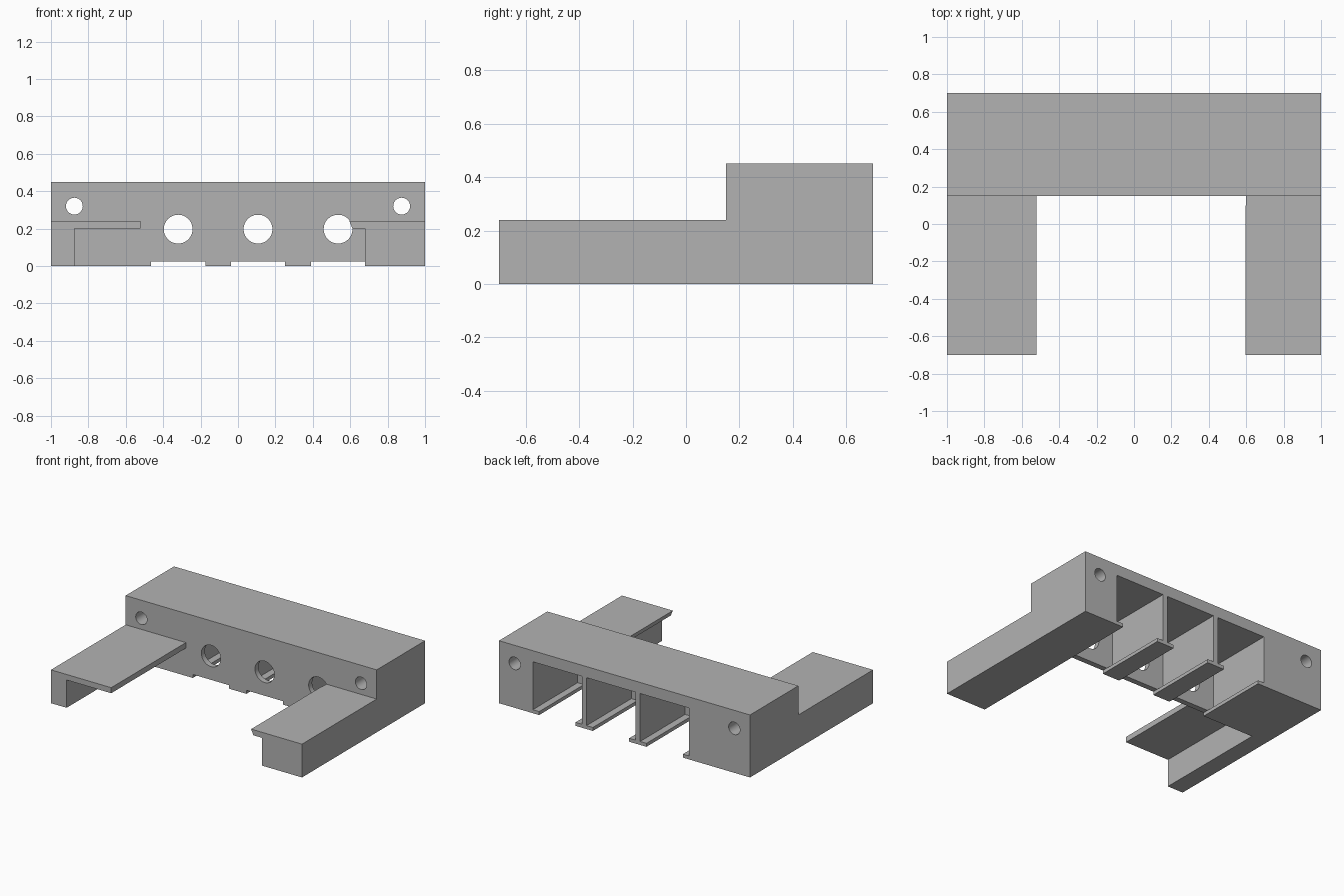
import bpy
import bmesh
import math

cube = bpy.data.objects.get("Cube")
if cube:
    bpy.data.objects.remove(cube, do_unlink=True)

grey = bpy.data.materials.new("plain grey")
grey.use_nodes = True
grey.diffuse_color = (0.45, 0.45, 0.45, 1)
grey.node_tree.nodes["Principled BSDF"].inputs["Base Color"].default_value = grey.diffuse_color


def prism(name, points, start, end, axis="y"):
    """Extrude a closed profile along y (points are x, z) or x (points are y, z)."""
    bm = bmesh.new()
    verts = [bm.verts.new((a, start, z) if axis == "y" else (start, a, z)) for a, z in points]
    face = bm.faces.new(verts)
    extruded = bmesh.ops.extrude_face_region(bm, geom=[face])["geom"]
    step = (0, end - start, 0) if axis == "y" else (end - start, 0, 0)
    bmesh.ops.translate(bm, vec=step, verts=[g for g in extruded if isinstance(g, bmesh.types.BMVert)])
    bmesh.ops.recalc_face_normals(bm, faces=bm.faces)
    mesh = bpy.data.meshes.new(name)
    bm.to_mesh(mesh)
    bm.free()
    mesh.materials.append(grey)
    obj = bpy.data.objects.new(name, mesh)
    bpy.context.collection.objects.link(obj)
    return obj


def rectangle(x0, x1, z0, z1):
    return [(x0, z0), (x1, z0), (x1, z1), (x0, z1)]


def circle(x, z, radius, sides=48):
    turn = 2 * math.pi / sides
    return [(x + radius * math.cos(i * turn), z + radius * math.sin(i * turn)) for i in range(sides)]


front, wall, back = 0.15, 0.19, 0.70

# Stepped housing: tall block at the back, low arms in front
housing = prism("housing", [(-0.70, 0), (back, 0), (back, 0.45), (front, 0.45), (front, 0.24), (-0.70, 0.24)],
                -1, 1, axis="x")

# Opening between the arms, leaving an overhanging plate on each
gap = [(-0.875, -0.1), (-0.875, 0.20), (-0.52, 0.20), (-0.52, 0.35),
       (0.595, 0.35), (0.595, 0.24), (0.612, 0.20), (0.68, 0.20), (0.68, -0.1)]
cutters = [prism("arm_gap_cutter", gap, -0.8, front)]

# Three bays open to the back, each with a floor slot and a round front hole
for x in (-0.32, 0.107, 0.535):
    cutters += [
        prism("bay_cutter", rectangle(x - 0.195, x + 0.195, 0.025, 0.37), wall, 0.8),
        prism("floor_slot_cutter", rectangle(x - 0.145, x + 0.145, -0.1, 0.025), 0.1, 0.8),
        prism("port_cutter", circle(x, 0.197, 0.077), 0.1, 0.3),
    ]

# Mounting holes through both ends
for x in (-0.875, 0.875):
    cutters.append(prism("mounting_hole_cutter", circle(x, 0.32, 0.045), 0.1, 0.8))

for cutter in cutters:
    cutter.hide_render = True
    cut = housing.modifiers.new(cutter.name, "BOOLEAN")
    cut.operation = "DIFFERENCE"
    cut.solver = "EXACT"
    cut.object = cutter

# Bake the cuts and drop the cutters
bpy.context.view_layer.update()
graph = bpy.context.evaluated_depsgraph_get()
result = bpy.data.meshes.new_from_object(housing.evaluated_get(graph))
housing.modifiers.clear()
housing.data = result
for cutter in cutters:
    bpy.data.objects.remove(cutter, do_unlink=True)

# Smooth hole walls, crisp edges
bpy.ops.object.select_all(action="DESELECT")
housing.select_set(True)
bpy.context.view_layer.objects.active = housing
bpy.ops.object.shade_smooth_by_angle(angle=math.radians(30))
